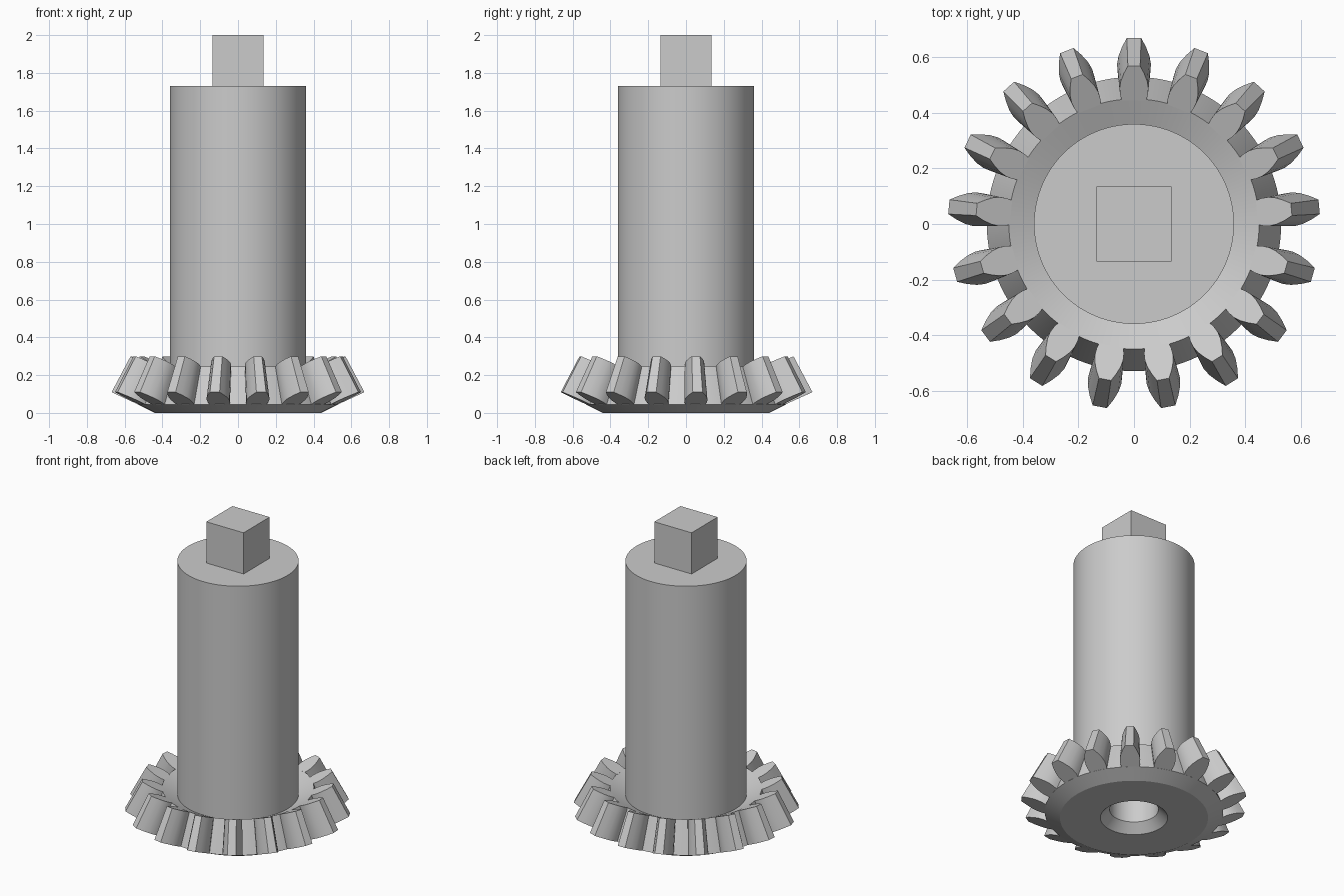
import bpy, bmesh, math

old = bpy.data.objects.get("Cube")
if old:
    bpy.data.objects.remove(old, do_unlink=True)

steel = bpy.data.materials.new("plain_grey")
steel.use_nodes = True
GREY = (0.6, 0.6, 0.6, 1)
steel.diffuse_color = GREY
steel.node_tree.nodes["Principled BSDF"].inputs["Base Color"].default_value = GREY

TEETH = 17
APEX = 1.375               # height where all tooth lines converge
INNER = 0.85               # size of the inner tooth end relative to the outer
ROOT, TIP = (0.53, 0.045), (0.67, 0.11)


def finish(bm, name, angle=30):
    bmesh.ops.recalc_face_normals(bm, faces=bm.faces)
    mesh = bpy.data.meshes.new(name)
    bm.to_mesh(mesh)
    bm.free()
    mesh.materials.append(steel)
    ob = bpy.data.objects.new(name, mesh)
    bpy.context.collection.objects.link(ob)
    bpy.ops.object.select_all(action='DESELECT')
    ob.select_set(True)
    bpy.context.view_layer.objects.active = ob
    bpy.ops.object.shade_smooth_by_angle(angle=math.radians(angle))
    return ob


def lathe(name, profile, steps=TEETH * 6):
    bm = bmesh.new()
    verts = [bm.verts.new((r, 0, z)) for r, z in profile]
    edges = [bm.edges.new(pair) for pair in zip(verts, verts[1:])]
    bmesh.ops.spin(bm, geom=verts + edges, cent=(0, 0, 0), axis=(0, 0, 1),
                   angle=math.tau, steps=steps)
    bmesh.ops.remove_doubles(bm, verts=bm.verts, dist=0.0001)
    return finish(bm, name, 22)


def toward_apex(r, z, scale):
    return r * scale, APEX + (z - APEX) * scale


# Gear body: blind bore, chamfer, flat underside, back cone, root cone, dished front
lathe("gear_body", [(0, 0.27), (0.145, 0.27), (0.145, 0.055), (0.2, 0), (0.44, 0),
                    ROOT, toward_apex(*ROOT, INNER), (0.36, 0.2)])

# Round shaft
lathe("shaft", [(0.36, 0.2), (0.36, 1.73), (0, 1.73)])

# Square drive pin
bm = bmesh.new()
bmesh.ops.create_cube(bm, size=0.27)
bmesh.ops.translate(bm, verts=bm.verts, vec=(0, 0, 1.865))
finish(bm, "square_pin")

# Tapered gear teeth: (fraction of tooth height, half width)
flank = [(-0.03, 0.052), (0.15, 0.059), (0.35, 0.061), (0.55, 0.056),
         (0.78, 0.043), (1, 0.026)]
outline = [(t, -w) for t, w in flank] + [(t, w) for t, w in reversed(flank)]
bm = bmesh.new()
for i in range(TEETH):
    centre = math.pi / 2 + i * math.tau / TEETH
    ends = []
    for scale in (1, INNER):
        ring = []
        for t, w in outline:
            r = ROOT[0] + (TIP[0] - ROOT[0]) * t
            z = ROOT[1] + (TIP[1] - ROOT[1]) * t
            a = centre + w / r
            r, z = toward_apex(r, z, scale)
            ring.append(bm.verts.new((r * math.cos(a), r * math.sin(a), z)))
        ends.append(ring)
    outer, inner = ends
    bm.faces.new(outer)
    bm.faces.new(inner)
    for k in range(len(outer)):
        n = (k + 1) % len(outer)
        bm.faces.new((outer[k], outer[n], inner[n], inner[k]))
finish(bm, "gear_teeth")
